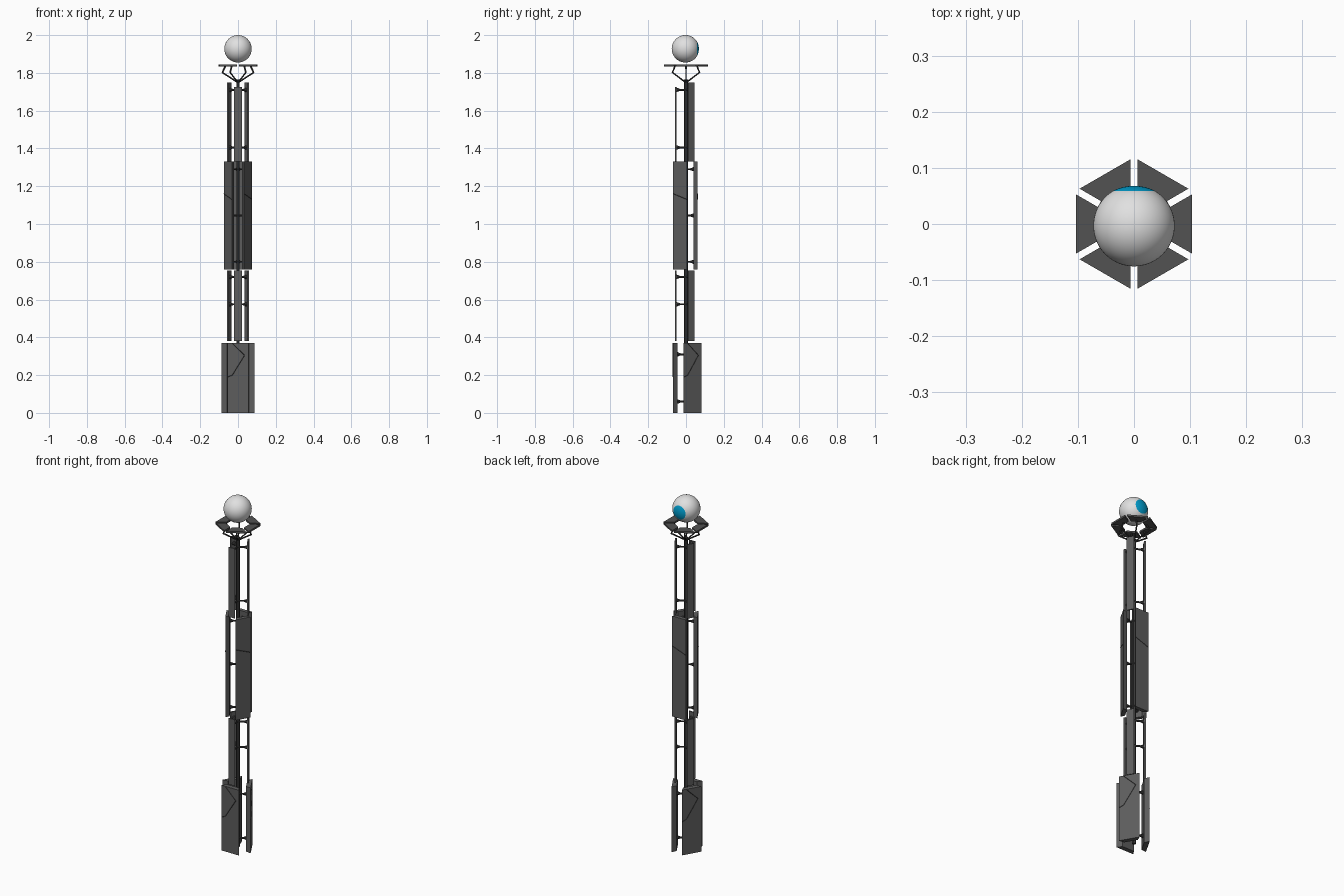
import bpy, bmesh, math
from mathutils import Vector, Matrix

if "Cube" in bpy.data.objects:
    bpy.data.objects.remove(bpy.data.objects["Cube"])


def material(name, rgb):
    m = bpy.data.materials.new(name)
    m.diffuse_color = (*rgb, 1)
    m.use_nodes = True
    m.node_tree.nodes["Principled BSDF"].inputs["Base Color"].default_value = m.diffuse_color
    return m


PANEL = material("panel grey", (0.11, 0.11, 0.11))
PETAL = material("petal grey", (0.085, 0.085, 0.085))
DARK = material("dark metal", (0.04, 0.04, 0.04))
WHITE = material("eye white", (0.75, 0.75, 0.75))
BLUE = material("iris blue", (0.0, 0.33, 0.6))


def finish(bm, name, *mats):
    bmesh.ops.recalc_face_normals(bm, faces=bm.faces)
    me = bpy.data.meshes.new(name)
    bm.to_mesh(me)
    bm.free()
    for m in mats:
        me.materials.append(m)
    ob = bpy.data.objects.new(name, me)
    bpy.context.collection.objects.link(ob)
    return ob


def prism(bm, outline, z0, z1, angle=0):
    """Extrude an xy outline from z0 to z1, turned about the z axis."""
    rot = Matrix.Rotation(math.radians(angle), 3, 'Z')
    lo = [bm.verts.new(rot @ Vector((x, y, z0))) for x, y in outline]
    hi = [bm.verts.new(rot @ Vector((x, y, z1))) for x, y in outline]
    bm.faces.new(lo)
    bm.faces.new(hi)
    for i in range(len(lo)):
        j = (i + 1) % len(lo)
        bm.faces.new((lo[i], lo[j], hi[j], hi[i]))


def rod(bm, a, b, r0, r1, sides=8):
    """Tapered bar between two points."""
    a, b = Vector(a), Vector(b)
    d = b - a
    mat = Matrix.Translation((a + b) / 2) @ d.to_track_quat('Z', 'Y').to_matrix().to_4x4()
    bmesh.ops.create_cone(bm, cap_ends=True, segments=sides, radius1=r0,
                          radius2=r1, depth=d.length, matrix=mat)


def polar(r, angle, z):
    a = math.radians(angle)
    return (r * math.cos(a), r * math.sin(a), z)


# Central mast
bm = bmesh.new()
rod(bm, (0, 0, 0.01), (0, 0, 1.765), 0.010, 0.010, 6)
finish(bm, "central_mast", DARK)

# Tiers: name, z range, first angle, radius, half width, depth, bevel, brackets
TIERS = [
    ("base", 0.0, 0.37, -90, 0.070, 0.055, 0.025, 0.018, (0.06, 0.31)),
    ("lower", 0.38, 0.755, -90, 0.057, 0.020, 0.008, 0.004, (0.575, 0.72)),
    ("middle", 0.76, 1.33, 90, 0.062, 0.043, 0.021, 0.016, (0.80, 1.045, 1.29)),
    ("upper", 1.33, 1.75, -90, 0.057, 0.020, 0.008, 0.004, (1.405, 1.71)),
]
for name, z0, z1, start, r, w, depth, bevel, brackets in TIERS:
    panels, arms = bmesh.new(), bmesh.new()
    for k in range(3):
        ang = start + 120 * k
        top = 1.725 if name == "upper" and k == 0 else z1
        # wide outer face, narrower inner face
        prism(panels, [(r, -w), (r, w), (r - depth, w - bevel),
                       (r - depth, bevel - w)], z0, top, ang)
        # flared brackets to the mast
        for z in brackets:
            rod(arms, polar(0.004, ang, z), polar(r - depth - 0.012, ang, z), 0.005, 0.005)
            rod(arms, polar(r - depth - 0.018, ang, z), polar(r - depth + 0.001, ang, z),
                0.005, 0.012)
    finish(panels, name + "_panels", PANEL)
    finish(arms, name + "_brackets", DARK)


# Thin seams on the panel faces: (sideways, height) points
def seams(name, angle, r, pts):
    bm = bmesh.new()
    rot = Matrix.Rotation(math.radians(angle), 3, 'Z')
    for (s0, h0), (s1, h1) in zip(pts, pts[1:]):
        rod(bm, rot @ Vector((r, s0, h0)), rot @ Vector((r, s1, h1)), 0.0012, 0.0012, 4)
    finish(bm, name, DARK)


for k in range(3):
    seams("base_seam", -90 + 120 * k, 0.07,
          [(-0.03, 0.368), (0.035, 0.305), (-0.03, 0.20), (-0.054, 0.19)])
    seams("middle_seam", 90 + 120 * k, 0.062, [(-0.042, 1.16), (0.042, 1.13)])

# Crown: six bent struts carrying six flat petals
struts, petals = bmesh.new(), bmesh.new()
for k in range(6):
    ang = 60 * k
    rod(struts, polar(0.006, ang, 1.752), polar(0.084, ang, 1.803), 0.004, 0.004, 6)
    rod(struts, polar(0.084, ang, 1.800), polar(0.066, ang, 1.838), 0.004, 0.005, 6)
    prism(petals, [(0.103, -0.0525), (0.103, 0.0525), (0.056, 0.0255),
                   (0.056, -0.0255)], 1.835, 1.845, ang)
finish(struts, "crown_struts", DARK)
finish(petals, "crown_petals", PETAL)

# Floating eye: sphere with its pole facing the back, iris as a polar cap
R = 0.0725
bm = bmesh.new()
bmesh.ops.create_uvsphere(bm, u_segments=48, v_segments=34, radius=R)
for f in bm.faces:
    f.smooth = True
    if f.calc_center_median().z > R * 0.855:
        f.material_index = 1
for v in bm.verts:  # slightly flattened iris
    if v.co.z > R * 0.86:
        v.co.z = R * 0.86 + (v.co.z - R * 0.86) * 0.85
bmesh.ops.transform(bm, verts=bm.verts, matrix=Matrix.Translation((0, -0.003, 1.9275))
                    @ Matrix.Rotation(math.radians(-90), 4, 'X'))
finish(bm, "eye", WHITE, BLUE)
